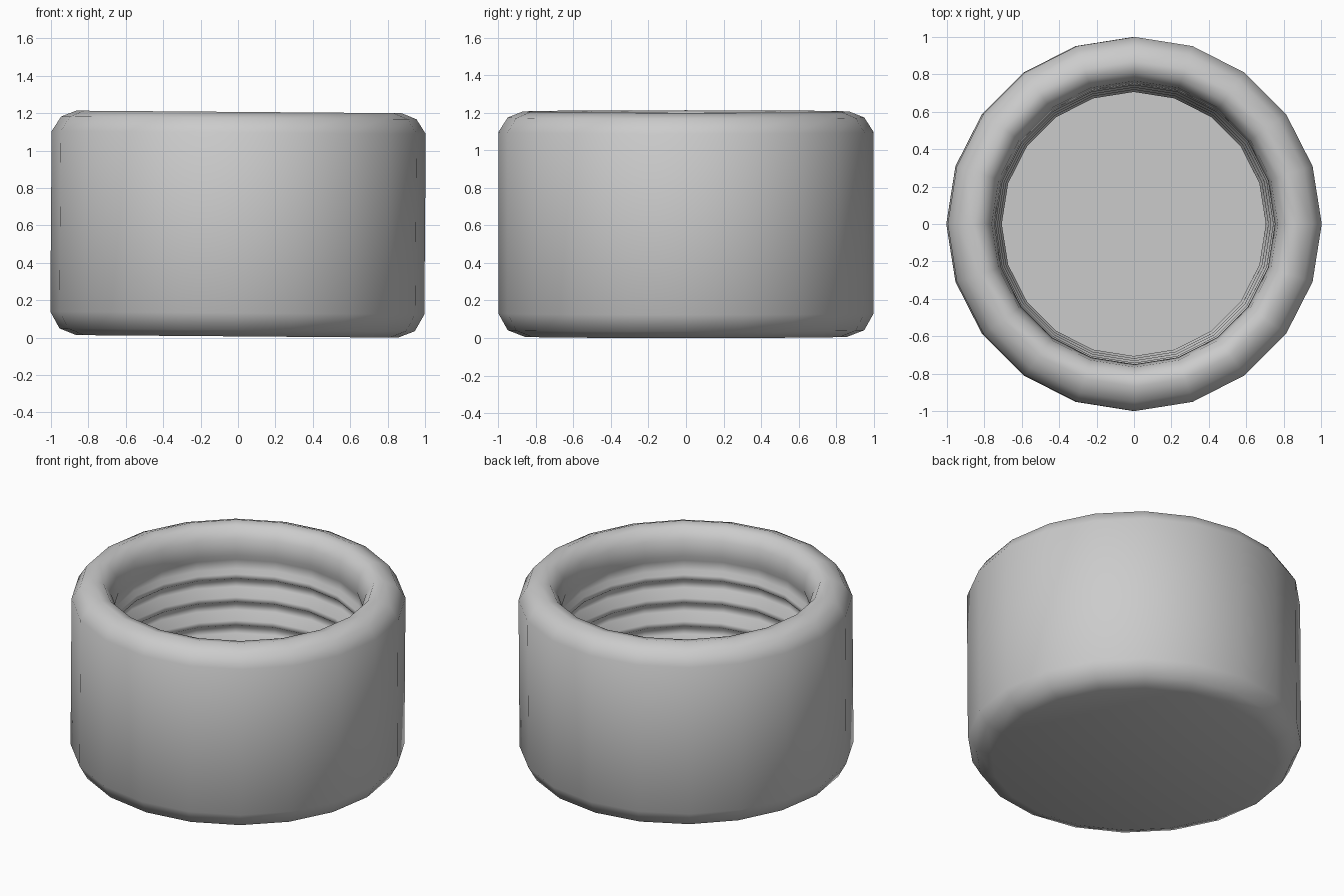
import bpy, bmesh, math

if "Cube" in bpy.data.objects:
    bpy.data.objects.remove(bpy.data.objects["Cube"])

SIDES = 20
TILT = math.radians(0.45)   # the cap leans very slightly
HEIGHT = 1.2

# outer wall, from the base up and over the rounded rim
profile = [(0.86, 0.0), (0.95, 0.035), (1.0, 0.125), (1.0, 1.09), (0.95, 1.168),
           (0.87, HEIGHT), (0.81, 1.188), (0.765, 1.12), (0.75, 1.02),
           (0.765, 0.985), (0.765, 0.925)]

# inner thread ridges, narrowing a little towards the floor
for i in range(4):
    r, z = 0.742 - 0.012 * i, 0.88 - 0.148 * i
    profile += [(r, z + 0.02), (r, z - 0.01)]
    if i < 3:
        profile += [(r + 0.042, z - 0.045), (r + 0.035, z - 0.08)]
profile.append((0.715, 0.39))

# spin the profile into a closed cap
bm = bmesh.new()
rings = []
for r, z in profile:
    rings.append([bm.verts.new((r * math.cos(2 * math.pi * k / SIDES),
                                r * math.sin(2 * math.pi * k / SIDES), z))
                  for k in range(SIDES)])
for a, b in zip(rings, rings[1:]):
    for k in range(SIDES):
        n = (k + 1) % SIDES
        bm.faces.new((a[k], a[n], b[n], b[k]))
bm.faces.new(rings[0][::-1])   # underside
bm.faces.new(rings[-1])        # inner floor
bmesh.ops.recalc_face_normals(bm, faces=bm.faces)

mesh = bpy.data.meshes.new("threaded_cap")
bm.to_mesh(mesh)
bm.free()
cap = bpy.data.objects.new("threaded_cap", mesh)
bpy.context.collection.objects.link(cap)
cap.rotation_euler = (0, TILT, 0)
cap.location = (-math.sin(TILT) * HEIGHT / 2, 0, 0.86 * math.sin(TILT))

# smooth rounded surfaces, crisp floor edge
bpy.context.view_layer.objects.active = cap
cap.select_set(True)
bpy.ops.object.shade_smooth_by_angle(angle=math.radians(75))
